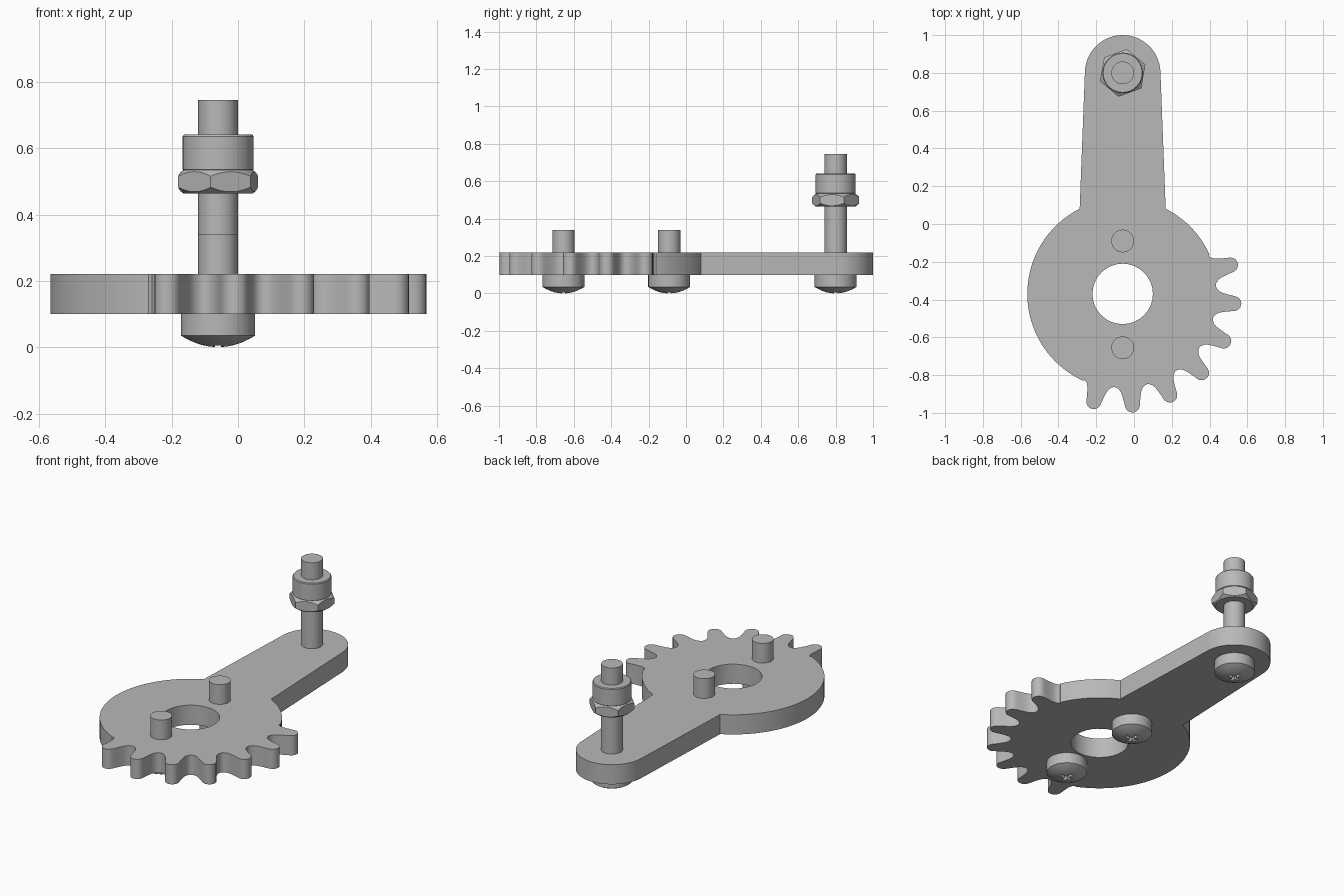
import bpy, bmesh
from math import radians, cos, sin, pi
from mathutils import Matrix

cube = bpy.data.objects.get("Cube")
if cube:
    bpy.data.objects.remove(cube)

steel = bpy.data.materials.new("grey_steel")
steel.use_nodes = True
steel.diffuse_color = (0.48, 0.48, 0.48, 1)
steel.node_tree.nodes["Principled BSDF"].inputs["Base Color"].default_value = steel.diffuse_color

AXIS_X = -0.06       # all the parts sit on this line
HUB_Y = -0.37
ARM_Y = 0.80
BODY_R = 0.505
PLATE_Z = (0.10, 0.22)


def activate(ob):
    bpy.ops.object.select_all(action='DESELECT')
    ob.select_set(True)
    bpy.context.view_layer.objects.active = ob


def finish(ob, angle=35):
    activate(ob)
    ob.data.materials.clear()
    ob.data.materials.append(steel)
    bpy.ops.object.shade_smooth_by_angle(angle=radians(angle))


def mesh_object(name, bm):
    bmesh.ops.recalc_face_normals(bm, faces=bm.faces)
    me = bpy.data.meshes.new(name)
    bm.to_mesh(me)
    bm.free()
    ob = bpy.data.objects.new(name, me)
    bpy.context.collection.objects.link(ob)
    return ob


def lathe(name, profile, y, sides=48):
    """Closed turned part from (radius, z) points, capped at both ends."""
    bm = bmesh.new()
    rings = [[bm.verts.new((AXIS_X + r * cos(2 * pi * i / sides),
                            y + r * sin(2 * pi * i / sides), z))
              for i in range(sides)] for r, z in profile]
    for a, b in zip(rings, rings[1:]):
        for i in range(sides):
            j = (i + 1) % sides
            bm.faces.new((a[i], a[j], b[j], b[i]))
    bm.faces.new(rings[0])
    bm.faces.new(rings[-1])
    return mesh_object(name, bm)


def boolean(ob, cutter, operation):
    mod = ob.modifiers.new("cut", 'BOOLEAN')
    mod.operation = operation
    mod.solver = 'EXACT'
    mod.object = cutter
    activate(ob)
    bpy.ops.object.modifier_apply(modifier=mod.name)
    bpy.data.objects.remove(cutter)


def polar(r, deg, y=HUB_Y):
    return (AXIS_X + r * cos(radians(deg)), y + r * sin(radians(deg)))


def arc(r, start, end, steps, y=HUB_Y):
    return [polar(r, start + (end - start) * i / steps, y) for i in range(steps + 1)]


# Crank plate: toothed sector, round hub and tapered arm in one outline
flank = [(0.498, 8.6), (0.508, 7.0), (0.525, 5.8), (0.55, 4.9), (0.58, 4.1),
         (0.60, 3.7), (0.615, 3.0), (0.625, 1.9), (0.63, 0.6)]
outline = []
for n in range(7):
    centre = -105 + 20 * n
    outline += [polar(r, centre - a) for r, a in flank]
    outline += [polar(r, centre + a) for r, a in reversed(flank)]
    if n < 6:
        outline.append(polar(0.495, centre + 10))
outline += arc(BODY_R, 24.5, 63.2, 10)
outline += arc(0.20, 2, 178, 28, ARM_Y)
outline += arc(BODY_R, 116.8, 245.5, 32)
hole = arc(0.16, 0, 348.75, 31)

curve = bpy.data.curves.new("crank_plate", 'CURVE')
curve.dimensions = '2D'
curve.fill_mode = 'BOTH'
curve.extrude = (PLATE_Z[1] - PLATE_Z[0]) / 2
for loop in (outline, hole):
    spline = curve.splines.new('POLY')
    spline.points.add(len(loop) - 1)
    for point, (x, y) in zip(spline.points, loop):
        point.co = (x, y, 0, 1)
    spline.use_cyclic_u = True
plate = bpy.data.objects.new("crank_plate", curve)
bpy.context.collection.objects.link(plate)
activate(plate)
bpy.ops.object.convert(target='MESH')
plate = bpy.context.object
bm = bmesh.new()
bm.from_mesh(plate.data)
bmesh.ops.remove_doubles(bm, verts=bm.verts, dist=0.0005)
bmesh.ops.translate(bm, verts=bm.verts, vec=(0, 0, sum(PLATE_Z) / 2))
bmesh.ops.recalc_face_normals(bm, faces=bm.faces)
bm.to_mesh(plate.data)
bm.free()
finish(plate)


# Screws: domed head under the plate, cross recess, plain shank
def screw(name, y, top):
    dome = [(0.112 * t, 0.035 * t * t) for t in (0.06, 0.25, 0.45, 0.65, 0.85, 1)]
    ob = lathe(name, dome + [(0.112, PLATE_Z[0]), (0.06, PLATE_Z[0]), (0.06, top)], y)
    for size in ((0.11, 0.024), (0.024, 0.11)):
        bm = bmesh.new()
        bmesh.ops.create_cube(bm, size=1)
        for v in bm.verts:
            taper = 0.45 if v.co.z > 0 else 1
            v.co.x *= size[0] * taper
            v.co.y *= size[1] * taper
            v.co.z *= 0.08
        bmesh.ops.translate(bm, verts=bm.verts, vec=(AXIS_X, y, 0.005))
        boolean(ob, mesh_object("recess_cutter", bm), 'DIFFERENCE')
    finish(ob)


screw("inner_screw", -0.09, 0.34)
screw("outer_screw", -0.655, 0.34)
screw("arm_screw", ARM_Y, 0.745)

# Hex nut with both faces chamfered by a turned blank
bm = bmesh.new()
bmesh.ops.create_cone(bm, cap_ends=True, segments=6, radius1=0.128, radius2=0.128, depth=0.07,
                      matrix=Matrix.Translation((AXIS_X, ARM_Y, 0.499)) @ Matrix.Rotation(radians(-10), 4, 'Z'))
nut = mesh_object("hex_nut", bm)
blank = lathe("nut_blank", [(0.1, 0.46), (0.135, 0.488), (0.135, 0.51), (0.1, 0.538)], ARM_Y)
boolean(nut, blank, 'INTERSECT')
finish(nut, 25)

# Round collar above the nut
collar = lathe("collar", [(0.103, 0.532), (0.107, 0.536), (0.107, 0.636), (0.103, 0.641)], ARM_Y)
finish(collar)
